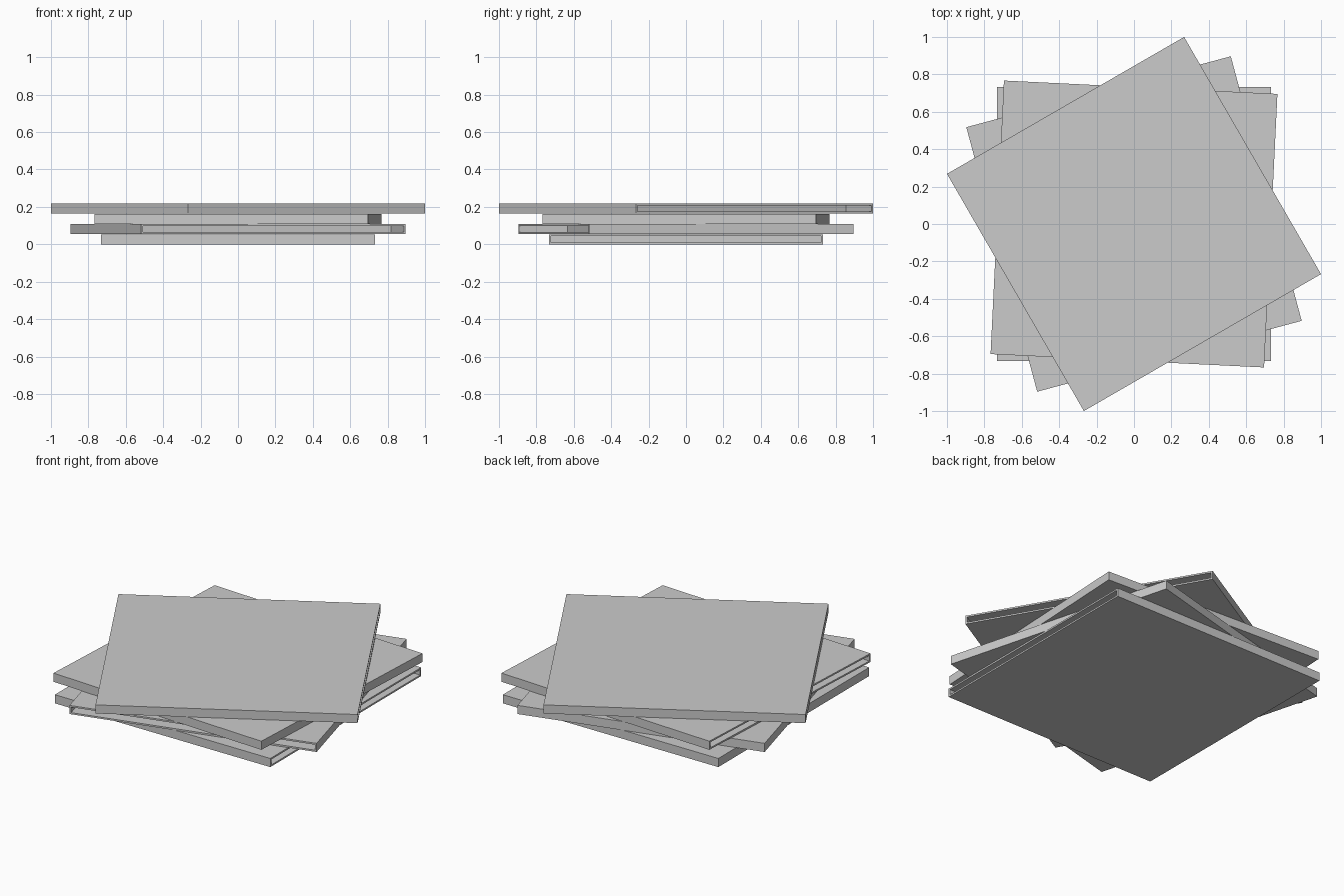
import bpy, bmesh, math
from mathutils import Matrix, Vector

if "Cube" in bpy.data.objects:
    bpy.data.objects.remove(bpy.data.objects["Cube"])

SIDE = 1.464      # edge length of a square sleeve
THICK = 0.053     # sleeve thickness
PITCH = 0.0547    # stacking distance
RIM = 0.014       # wall around the opening
DEPTH = 0.27      # depth of the opening


def sleeve(name, level, angle):
    """Square slab with a thin recessed opening along its local +x edge."""
    bm = bmesh.new()
    bmesh.ops.create_cube(bm, size=1, matrix=Matrix.Diagonal((SIDE, SIDE, THICK, 1)))
    bm.normal_update()
    mouth = max(bm.faces, key=lambda f: f.normal.x)

    # rim of the opening, then push its floor inwards
    bmesh.ops.inset_region(bm, faces=[mouth], thickness=RIM)
    res = bmesh.ops.extrude_face_region(bm, geom=[mouth])
    floor = [v for v in res["geom"] if isinstance(v, bmesh.types.BMVert)]
    bmesh.ops.translate(bm, verts=floor, vec=Vector((-DEPTH, 0, 0)))
    if mouth.is_valid:
        bmesh.ops.delete(bm, geom=[mouth], context='FACES_ONLY')
    bmesh.ops.recalc_face_normals(bm, faces=bm.faces)

    mesh = bpy.data.meshes.new(name)
    bm.to_mesh(mesh)
    bm.free()
    ob = bpy.data.objects.new(name, mesh)
    ob.location.z = THICK / 2 + level * PITCH
    ob.rotation_euler.z = math.radians(angle)
    bpy.context.collection.objects.link(ob)


# stack from bottom to top; the angle is the direction the opening faces
for level, (name, angle) in enumerate([
        ("bottom_sleeve", 0), ("lower_sleeve", -75),
        ("upper_sleeve", 177.2), ("top_sleeve", 30)]):
    sleeve(name, level, angle)
